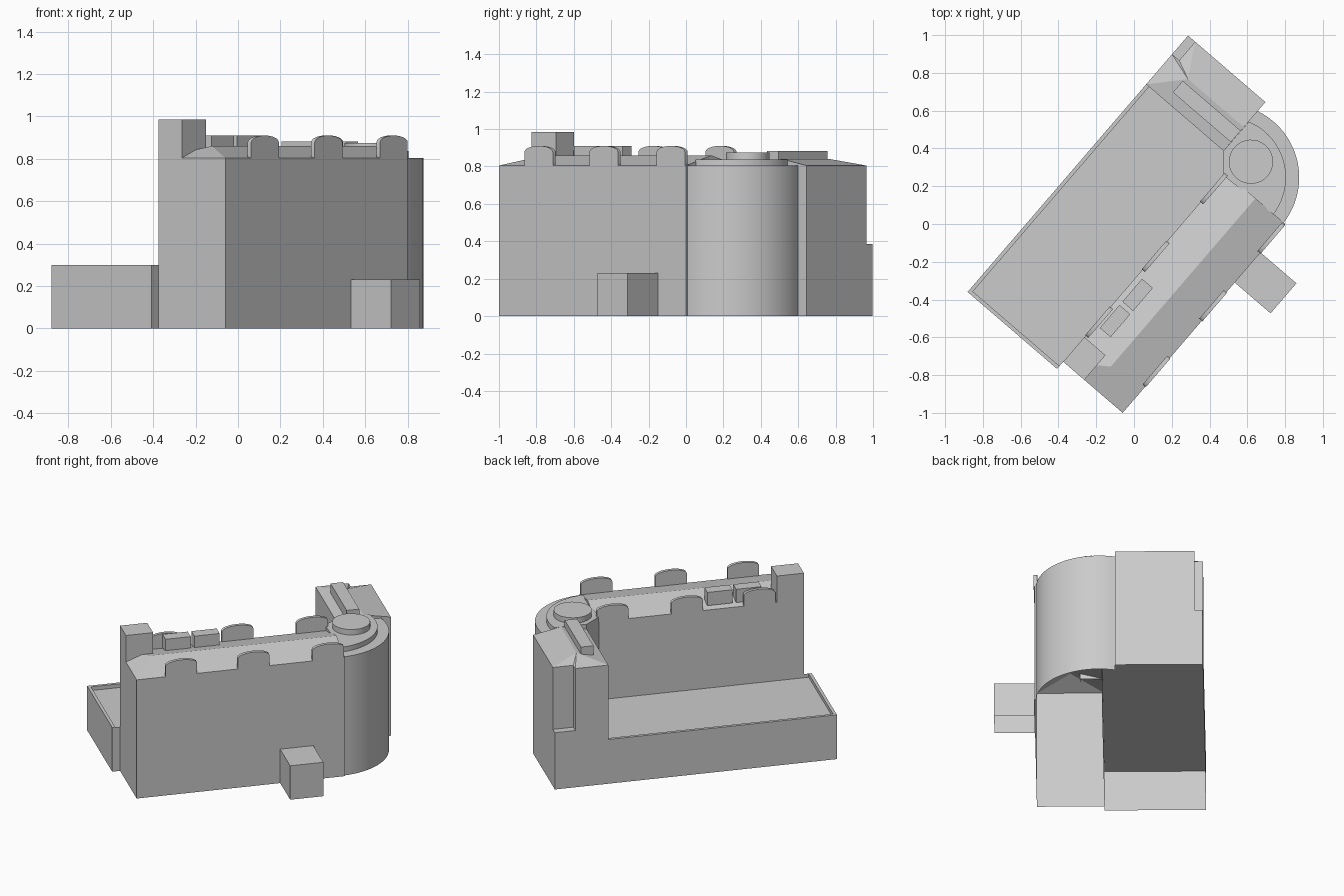
import bpy, bmesh, math
from mathutils import Matrix, Vector

if "Cube" in bpy.data.objects:
    bpy.data.objects.remove(bpy.data.objects["Cube"])

stone = bpy.data.materials.new("plain grey")
stone.use_nodes = True
GREY = (0.6, 0.6, 0.6, 1)
stone.diffuse_color = GREY
stone.node_tree.nodes["Principled BSDF"].inputs["Base Color"].default_value = GREY

# Building frame: u runs along the main wing, v across it
FRAME = Matrix.Translation((-0.06, -1, 0)) @ Matrix.Rotation(math.radians(49.3), 4, "Z")
EAVE, MAIN_V, END_U = 0.805, 0.415, 1.32


def sheet(name, faces, smooth=False):
    """Make one object from faces given as (u, v, z) points."""
    bm = bmesh.new()
    for points in faces:
        bm.faces.new([bm.verts.new(FRAME @ Vector(p)) for p in points])
    bmesh.ops.remove_doubles(bm, verts=bm.verts, dist=0.0005)
    bmesh.ops.recalc_face_normals(bm, faces=bm.faces)
    mesh = bpy.data.meshes.new(name)
    bm.to_mesh(mesh)
    bm.free()
    mesh.materials.append(stone)
    obj = bpy.data.objects.new(name, mesh)
    bpy.context.collection.objects.link(obj)
    if smooth:
        bpy.ops.object.select_all(action="DESELECT")
        obj.select_set(True)
        bpy.context.view_layer.objects.active = obj
        bpy.ops.object.shade_smooth_by_angle(angle=math.radians(30))
    return obj


def walls(path, z0, z1):
    return [[(*a, z0), (*b, z0), (*b, z1), (*a, z1)] for a, b in zip(path, path[1:])]


def cap(path, z):
    return [[(*p, z) for p in path]]


def arc(cu, cv, radius, start, end, steps):
    angles = [math.radians(start + (end - start) * i / steps) for i in range(steps + 1)]
    return [(cu + radius * math.cos(a), cv + radius * math.sin(a)) for a in angles]


def block(name, u0, u1, v0, v1, z0, z1):
    """Box without a bottom."""
    ring = [(u0, v0), (u1, v0), (u1, v1), (u0, v1)]
    return sheet(name, walls(ring + ring[:1], z0, z1) + cap(ring, z1))


# Main wing: walls and hipped roof, open to the round corner
sheet("main_wing_walls", walls([(END_U, 0), (0, 0), (0, MAIN_V), (1.3, MAIN_V)], 0, EAVE))
c0, c1, c2, c3 = (0, 0, EAVE), (END_U, 0, EAVE), (END_U, MAIN_V, EAVE), (0, MAIN_V, EAVE)
r0, r1 = (0.144, MAIN_V / 2, 0.86), (END_U, MAIN_V / 2, 0.86)
sheet("main_roof", [[c0, c1, r1, r0], [c2, c3, r0, r1], [c3, c0, r0], [c1, c2, r1]])

# Round corner with a raised tier and a disc
curve = arc(1.3, 0.4, 0.39, -87, 15, 28)
inner = [(1.40, 0.5), (1.3, MAIN_V)]
sheet("corner_walls", walls([(END_U, 0)] + curve, 0, EAVE), True)
sheet("corner_inner_wall", walls(inner, 0.275, EAVE))
sheet("corner_top", cap([(END_U, 0)] + curve + inner, EAVE))
tier = arc(1.3, 0.4, 0.32, -87, 18, 28) + inner
sheet("corner_tier", walls(tier + tier[:1], EAVE, 0.838) + cap(tier, 0.838), True)
disc = arc(1.451, 0.352, 0.117, 0, 360, 32)
sheet("roof_disc", walls(disc, 0.838, 0.875) + cap(disc[:-1], 0.875), True)

# Back wing: stepped end, hipped roof and ridge box
outer = [(1.68, 0.5), (1.74, 0.5), (1.74, 0.99), (1.61, 0.99), (1.61, 1.04), (1.40, 1.04)]
ledge = [(1.74, 0.99), (1.74, 1.04), (1.61, 1.04)]
sheet("back_wing_walls", walls(outer[:3], 0, EAVE) + walls(outer[2:5], 0.385, EAVE)
      + walls(outer[4:], 0, EAVE) + walls([outer[5], inner[0]], 0.275, EAVE))
sheet("end_ledge", walls(ledge, 0, 0.385) + cap(ledge + [(1.61, 0.99)], 0.385))
eaves = [(*p, EAVE) for p in outer[1:]] + [(*inner[0], EAVE)]
apex, ridge = (1.565, 0.89, 0.84), (1.565, 0.5, 0.84)
fan = [[a, b, apex] for a, b in zip(eaves[1:4], eaves[2:5])]
sheet("back_roof", fan + [[eaves[0], eaves[1], apex, ridge],
                          [eaves[4], eaves[5], ridge, apex], [eaves[5], eaves[0], ridge]])
block("ridge_box", 1.46, 1.54, 0.5, 0.905, EAVE, 0.882)

# Low annex: walls, sunken floor and raised rim
sheet("annex_walls", walls([(0, MAIN_V), (-0.05, MAIN_V), (-0.05, 1.04), (1.40, 1.04)], 0, 0.3))
sheet("annex_roof", cap([(-0.05, MAIN_V), (1.40, MAIN_V), (1.40, 1.04), (-0.05, 1.04)], 0.275))
block("annex_end_rim", -0.05, -0.03, MAIN_V, 1.04, 0.275, 0.3)
block("annex_side_rim", -0.03, 1.40, 1.02, 1.04, 0.275, 0.3)

# Stair tower, chimneys and porch
block("stair_tower", 0, 0.172, 0.268, MAIN_V, EAVE, 0.985)
for i, u in enumerate((0.262, 0.445)):
    block(f"chimney_{i + 1}", u, u + 0.16, 0.31, 0.385, 0.82, 0.91)
block("porch", 0.91, 1.12, -0.25, 0, 0, 0.23)

# Arched parapets along both eaves
profile = [(-0.1, EAVE), (0.1, EAVE)]
profile += [(0.1 * math.cos(math.pi * i / 12), 0.878 + 0.032 * math.sin(math.pi * i / 12))
            for i in range(13)]
for side, v0 in (("front", -0.004), ("rear", MAIN_V - 0.018)):
    for i, u in enumerate((0.283, 0.742, 1.215)):
        near = [(u + x, v0, z) for x, z in profile]
        far = [(u + x, v0 + 0.022, z) for x, z in profile]
        edges = [[near[k - 1], near[k], far[k], far[k - 1]] for k in range(len(near))]
        sheet(f"{side}_arch_{i + 1}", [near, far] + edges, True)
